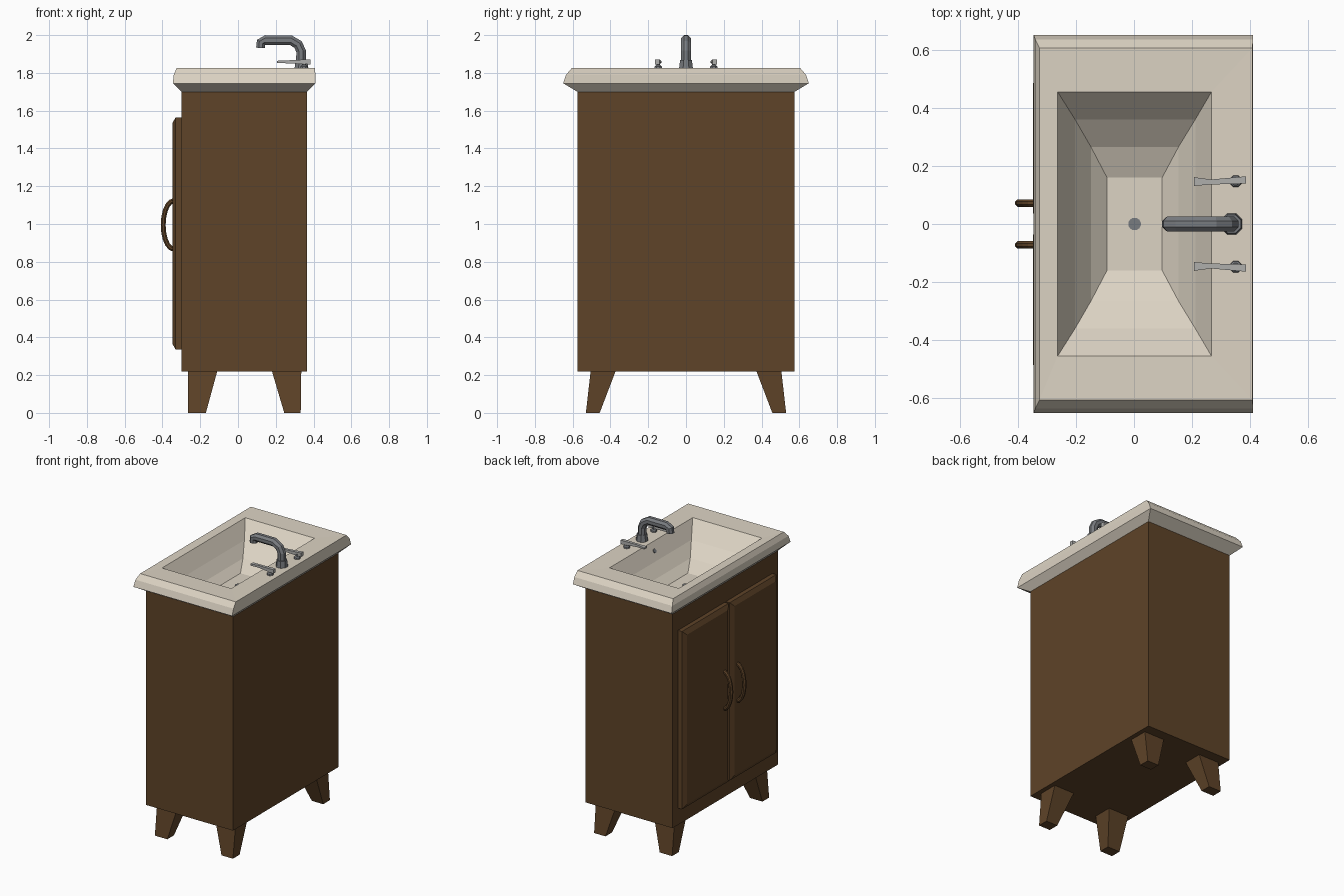
import bpy, bmesh, math
from mathutils import Vector

if "Cube" in bpy.data.objects:
    bpy.data.objects.remove(bpy.data.objects["Cube"])


def material(name, rgb):
    m = bpy.data.materials.new(name)
    m.diffuse_color = (*rgb, 1)
    m.use_nodes = True
    m.node_tree.nodes["Principled BSDF"].inputs["Base Color"].default_value = m.diffuse_color
    return m


WOOD = material("dark wood", (0.112, 0.056, 0.021))
CREAM = material("cream ceramic", (0.72, 0.655, 0.55))
METAL = material("grey metal", (0.19, 0.20, 0.215))
LEVER = material("light metal", (0.42, 0.42, 0.41))


def loft(name, rings, mat, cap_start=True, cap_end=True):
    """Join equal-length rings of points into a flat-shaded skin."""
    bm = bmesh.new()
    vs = [[bm.verts.new(p) for p in r] for r in rings]
    n = len(vs[0])
    for a, b in zip(vs, vs[1:]):
        for i in range(n):
            j = (i + 1) % n
            bm.faces.new((a[i], a[j], b[j], b[i]))
    if cap_start:
        bm.faces.new(vs[0][::-1])
    if cap_end:
        bm.faces.new(vs[-1])
    if cap_start and cap_end:
        bmesh.ops.recalc_face_normals(bm, faces=bm.faces)
    me = bpy.data.meshes.new(name)
    bm.to_mesh(me)
    bm.free()
    me.materials.append(mat)
    ob = bpy.data.objects.new(name, me)
    bpy.context.collection.objects.link(ob)
    return ob


def rect(x0, x1, y0, y1, z):
    return [(x0, y0, z), (x1, y0, z), (x1, y1, z), (x0, y1, z)]


def door_rect(x, y0, y1, z0, z1):
    return [(x, y0, z0), (x, y1, z0), (x, y1, z1), (x, y0, z1)]


def sweep(name, path, y, sides, mat, width=1.0):
    """Tube along a path of (x, z, radius) in the plane at the given y."""
    rings = []
    for i, (x, z, r) in enumerate(path):
        a, b = path[max(i - 1, 0)], path[min(i + 1, len(path) - 1)]
        t = Vector((b[0] - a[0], 0, b[1] - a[1])).normalized()
        nrm = t.cross(Vector((0, 1, 0)))
        ring = []
        for k in range(sides):
            ang = 2 * math.pi * (k + 0.5) / sides
            ring.append(Vector((x, y, z)) + nrm * (r * math.cos(ang))
                        + Vector((0, r * width * math.sin(ang), 0)))
        rings.append(ring)
    return loft(name, rings, mat)


# Cabinet, open at the top where the basin drops in
loft("cabinet", [rect(-0.30, 0.365, -0.575, 0.575, z) for z in (0.22, 1.70)],
     WOOD, cap_end=False)

# Countertop with moulded edge running down into the stepped basin
loops = [(-0.30, 0.365, 0.575, 1.70), (-0.345, 0.41, 0.65, 1.745),
         (-0.34, 0.41, 0.635, 1.79), (-0.325, 0.407, 0.605, 1.825),
         (-0.263, 0.267, 0.455, 1.823), (-0.203, 0.211, 0.36, 1.72),
         (-0.148, 0.153, 0.265, 1.645), (-0.093, 0.097, 0.16, 1.597)]
loft("countertop_basin", [rect(x0, x1, -y, y, z) for x0, x1, y, z in loops],
     CREAM, cap_start=False)

for side, label in ((1, "left"), (-1, "right")):
    # Legs, tapering downwards and splayed
    for pos, top, foot in (("front", (-0.265, -0.11), (-0.265, -0.17)),
                           ("back", (0.18, 0.335), (0.245, 0.332))):
        loft(f"{pos}_leg_{label}",
             [rect(*foot, *sorted((side * 0.457, side * 0.53)), 0),
              rect(*top, *sorted((side * 0.373, side * 0.505)), 0.22)], WOOD)

    # Doors with chamfered fronts
    lo, hi = sorted((side * 0.006, side * 0.515))
    loft(f"door_{label}", [door_rect(-0.30, lo, hi, 0.335, 1.565),
                           door_rect(-0.33, lo, hi, 0.335, 1.565),
                           door_rect(-0.347, lo + 0.03, hi - 0.03, 0.365, 1.535)], WOOD)

    # Curved door pulls
    path = []
    for k in range(11):
        a = math.pi * k / 10
        path.append((-0.34 - 0.056 * math.sin(a), 0.995 + 0.128 * math.cos(a), 0.014))
    sweep(f"door_pull_{label}", path, side * 0.072, 8, WOOD)

    # Tap stems and lever blades
    y = side * 0.147
    sweep(f"tap_stem_{label}", [(0.35, 1.82, 0.022), (0.35, 1.835, 0.02),
                                (0.35, 1.842, 0.011), (0.35, 1.857, 0.013)],
          y, 8, METAL)
    outline = [(0.207, -0.016), (0.265, -0.011), (0.385, -0.008),
               (0.385, 0.017), (0.265, 0.006), (0.207, 0.014)]
    loft(f"tap_lever_{label}",
         [[(px, y + side * py, z + 0.008 * (px - 0.207) / 0.178 * s)
           for px, py in outline] for z, s in ((1.853, -1), (1.864, 1))], LEVER)

# Faucet base and spout
sweep("faucet_base", [(0.336, 1.82, 0.04), (0.336, 1.835, 0.038),
                      (0.336, 1.868, 0.034)], 0, 8, METAL)
sweep("faucet_spout", [(0.334, 1.86, 0.028), (0.334, 1.915, 0.028),
                       (0.318, 1.95, 0.028), (0.280, 1.973, 0.0285),
                       (0.145, 1.973, 0.0285), (0.122, 1.962, 0.027),
                       (0.12, 1.932, 0.026)], 0, 8, METAL)

# Drain and overflow outlet
sweep("drain", [(0.002, 1.594, 0.022), (0.002, 1.602, 0.022)], 0, 12, METAL)
sweep("overflow", [(0.247, 1.769, 0.014), (0.237, 1.775, 0.014)], 0, 12, METAL)
